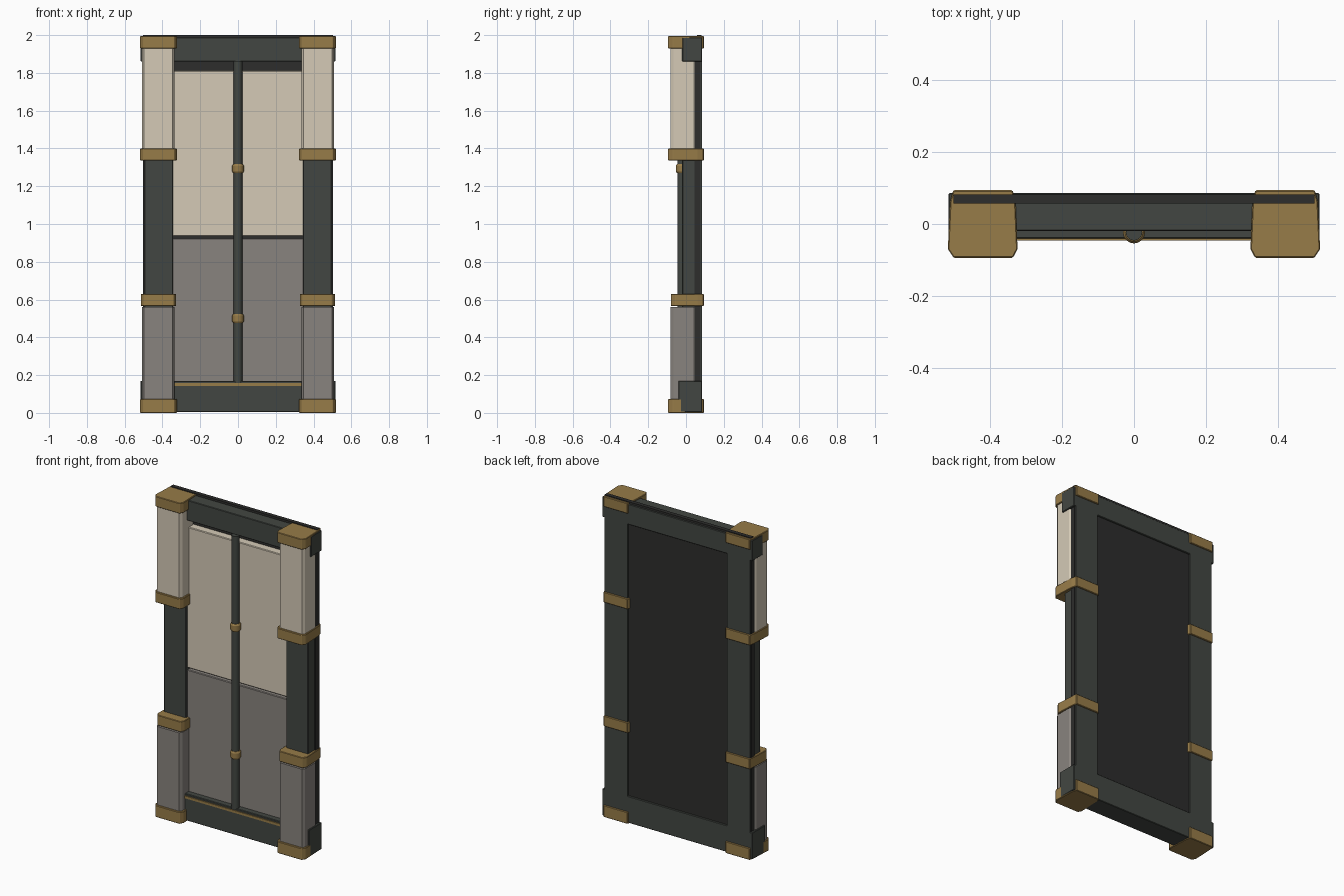
import bpy, bmesh
from math import pi

if "Cube" in bpy.data.objects:
    bpy.data.objects.remove(bpy.data.objects["Cube"])


def mat(name, rgb):
    m = bpy.data.materials.new(name)
    m.diffuse_color = (*rgb, 1)
    m.use_nodes = True
    m.node_tree.nodes["Principled BSDF"].inputs["Base Color"].default_value = m.diffuse_color
    return m


DARK = mat("dark_frame", (0.055, 0.062, 0.054))
BLACK = mat("near_black", (0.026, 0.026, 0.025))
BRASS = mat("brass", (0.31, 0.20, 0.065))
CREAM = mat("cream", (0.66, 0.59, 0.47))
GREY = mat("warm_grey", (0.25, 0.23, 0.21))


def finish(name, bm, m, bevel=0.0):
    bmesh.ops.recalc_face_normals(bm, faces=bm.faces[:])
    me = bpy.data.meshes.new(name)
    bm.to_mesh(me)
    bm.free()
    me.materials.append(m)
    ob = bpy.data.objects.new(name, me)
    bpy.context.collection.objects.link(ob)
    if bevel:
        b = ob.modifiers.new("bevel", 'BEVEL')
        b.width = bevel
        b.segments = 1
    return ob


def mirror(ob):
    ob.modifiers.new("mirror", 'MIRROR').use_axis[0] = True
    return ob


def box(name, x, y, z, m, bevel=0.0):
    bm = bmesh.new()
    bmesh.ops.create_cube(bm, size=1)
    for v in bm.verts:
        v.co = [(r[0] + r[1]) / 2 + c * (r[1] - r[0]) for c, r in zip(v.co, (x, y, z))]
    return finish(name, bm, m, bevel)


def prism(name, profile, z0, z1, m, bevel=0.0):
    """Extrude a plan-view outline between two heights."""
    bm = bmesh.new()
    f = bm.faces.new([bm.verts.new((x, y, z0)) for x, y in profile])
    ext = bmesh.ops.extrude_face_region(bm, geom=[f])
    for v in ext["geom"]:
        if isinstance(v, bmesh.types.BMVert):
            v.co.z = z1
    return finish(name, bm, m, bevel)


def lathe(name, profile, y, m, sides=16):
    """Stack of rings (radius, height) round a vertical axis."""
    bm = bmesh.new()
    for r, z in profile:
        bmesh.ops.create_circle(bm, segments=sides, radius=r)
        bm.verts.ensure_lookup_table()
        for v in bm.verts[-sides:]:
            v.co.y += y
            v.co.z = z
    bm.verts.ensure_lookup_table()
    vs = bm.verts
    for k in range(len(profile) - 1):
        for i in range(sides):
            j = (i + 1) % sides
            bm.faces.new([vs[k * sides + i], vs[k * sides + j],
                          vs[(k + 1) * sides + j], vs[(k + 1) * sides + i]])
    for k in (0, len(profile) - 1):
        bm.faces.new([vs[k * sides + i] for i in range(sides)])
    ob = finish(name, bm, m)
    bpy.context.view_layer.objects.active = ob
    ob.select_set(True)
    bpy.ops.object.shade_smooth_by_angle(angle=pi / 6)
    ob.select_set(False)
    return ob


# backing slab and top strip
box("backing_slab", (-.503, .503), (.045, .077), (.01, 1.9), BLACK)
box("top_strip", (-.503, .503), (.057, .082), (1.9, 2.0), BLACK)

# header and sill beams
box("header_beam", (-.516, .516), (-.02, .086), (1.86, 1.987), DARK, .003)
box("sill_beam", (-.516, .516), (-.04, .086), (.004, .17), DARK, .003)
box("sill_trim", (-.335, .335), (-.046, -.036), (.143, .158), BRASS)

# posts and rear stiles
mirror(box("post", (.345, .496), (-.02, .05), (.1, 1.9), DARK, .003))
mirror(box("rear_stile", (.343, .501), (.07, .086), (.1, 1.9), DARK))

# front panels
box("upper_panel", (-.348, .348), (-.004, .05), (.936, 1.812), CREAM, .004)
box("lower_panel", (-.348, .348), (-.004, .05), (.165, .924), GREY, .004)


# chamfered column sleeves
def sleeve(y0):
    return [(.347, y0), (.498, y0), (.509, y0 + .016), (.509, .036), (.5, .05),
            (.345, .05), (.336, .036), (.336, y0 + .016)]


mirror(prism("upper_column", sleeve(-.083), 1.37, 1.95, CREAM))
mirror(prism("lower_column", sleeve(-.083), .04, .56, GREY))


# brass bands wrapping the columns and stiles
def band(y0, inset=0.0):
    return [(.337 + inset, y0), (.502 - inset, y0), (.518 - inset, y0 + .024),
            (.512 - inset, .062), (.503, .094), (.338, .094), (.33, .07),
            (.324 + inset, y0 + .024)]


for name, z0, z1, y0, inset in (("foot_band", 0, .073, -.094, 0),
                                ("lower_band", .565, .63, -.08, .004),
                                ("upper_band", 1.335, 1.4, -.094, 0),
                                ("cap_band", 1.93, 1.995, -.094, 0)):
    mirror(prism(name, band(y0, inset), z0, z1, BRASS, .003))

# central rod with two collars
lathe("centre_rod", [(.023, .16), (.023, 1.862)], -.023, DARK)
for name, z in (("lower_collar", .5), ("upper_collar", 1.293)):
    lathe(name, [(.025, z - .024), (.031, z - .015), (.031, z + .015), (.025, z + .024)],
          -.023, BRASS)
